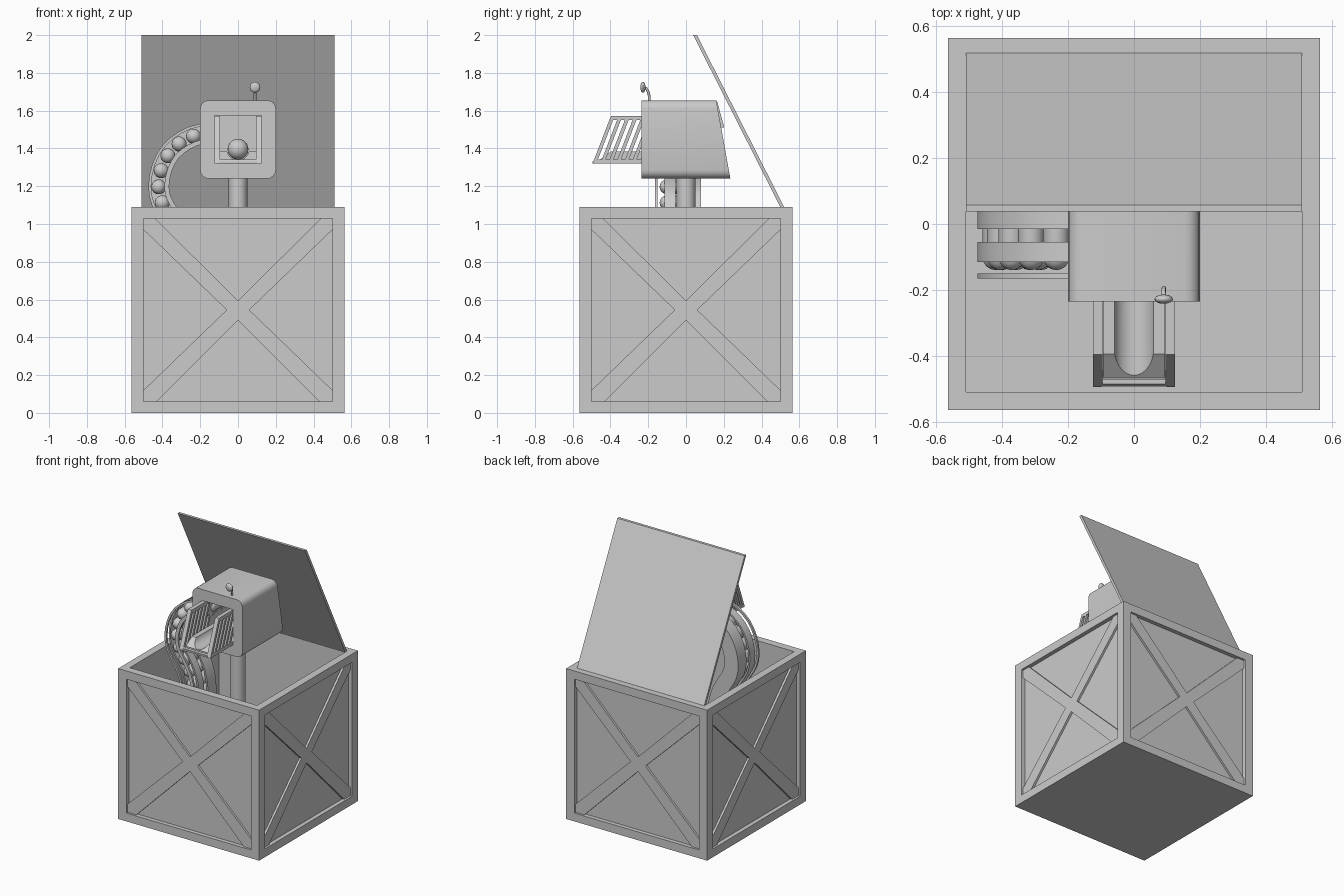
import bpy, bmesh, math
from mathutils import Vector, Matrix

if "Cube" in bpy.data.objects:
    bpy.data.objects.remove(bpy.data.objects["Cube"])


def make(name, bm, smooth=False):
    bmesh.ops.recalc_face_normals(bm, faces=bm.faces)
    me = bpy.data.meshes.new(name)
    bm.to_mesh(me)
    bm.free()
    ob = bpy.data.objects.new(name, me)
    bpy.context.collection.objects.link(ob)
    if smooth:
        shade(ob)
    return ob


def shade(ob):
    bpy.ops.object.select_all(action='DESELECT')
    bpy.context.view_layer.objects.active = ob
    ob.select_set(True)
    bpy.ops.object.shade_smooth_by_angle(angle=math.radians(35))


def add_prism(bm, pts, axis, a, b):
    """Extrude a 2D outline along x (pts are y,z) or y (pts are x,z)."""
    put = (lambda p, t: (t, p[0], p[1])) if axis == 'x' else (lambda p, t: (p[0], t, p[1]))
    va = [bm.verts.new(put(p, a)) for p in pts]
    vb = [bm.verts.new(put(p, b)) for p in pts]
    bm.faces.new(va)
    bm.faces.new(vb[::-1])
    for i in range(len(pts)):
        j = (i + 1) % len(pts)
        bm.faces.new((va[i], vb[i], vb[j], va[j]))


def prism(name, pts, axis, a, b):
    bm = bmesh.new()
    add_prism(bm, pts, axis, a, b)
    return make(name, bm)


def rect(a0, a1, z0, z1):
    return [(a0, z0), (a1, z0), (a1, z1), (a0, z1)]


def cut(ob, cutter):
    m = ob.modifiers.new("cut", 'BOOLEAN')
    m.operation = 'DIFFERENCE'
    m.solver = 'EXACT'
    m.object = cutter
    bpy.context.view_layer.objects.active = ob
    bpy.ops.object.modifier_apply(modifier=m.name)
    bpy.data.objects.remove(cutter)


# crate: open box with a recessed pocket on each side
crate = prism("crate", rect(-0.565, 0.565, 0, 1.09), 'y', -0.565, 0.565)
cut(crate, prism("cavity", rect(-0.51, 0.51, 0.05, 1.3), 'y', -0.51, 0.51))
for k in range(4):
    pocket = prism("pocket", rect(-0.5, 0.5, 0.06, 1.03), 'y', -0.7, -0.535)
    pocket.data.transform(Matrix.Rotation(k * math.pi / 2, 4, 'Z'))
    cut(crate, pocket)

# X-shaped braces on the four sides
cross = [(-.5, 1.03), (-.44, 1.03), (0, .595), (.44, 1.03), (.5, 1.03), (.5, .97),
         (.06, .545), (.5, .12), (.5, .06), (.43, .06), (0, .49), (-.43, .06),
         (-.5, .06), (-.5, .12), (-.06, .545), (-.5, .97)]
for k in range(4):
    brace = prism("cross_brace", cross, 'y', -0.55, -0.53)
    brace.data.transform(Matrix.Rotation(k * math.pi / 2, 4, 'Z'))

# open lid leaning forward
prism("lid", [(0.502, 1.085), (0.522, 1.085), (0.058, 2.0), (0.038, 2.0)], 'x', -0.51, 0.51)

# neck post
bm = bmesh.new()
bmesh.ops.create_cone(bm, cap_ends=True, segments=16, radius1=0.05, radius2=0.05, depth=1.23,
                      matrix=Matrix.Translation((0, 0, 0.655)))
make("neck_post", bm, True)

# head: rounded rectangle with a slanted back
outline = []
for cx, cz, a0 in ((.155, 1.61, 0), (-.155, 1.61, 90), (-.155, 1.285, 180), (.155, 1.285, 270)):
    for i in range(5):
        a = math.radians(a0 + i * 22.5)
        outline.append((cx + .045 * math.cos(a), cz + .045 * math.sin(a)))
bm = bmesh.new()
add_prism(bm, outline, 'y', -0.235, 0.2)
for v in bm.verts:
    if v.co.y > 0:
        v.co.y = 0.16 + (1.655 - v.co.z) / 0.415 * 0.075
head = make("head", bm)
cut(head, prism("window", rect(-0.125, 0.125, 1.32, 1.575), 'y', -0.4, 0.1))
shade(head)
prism("back_vent", [(.145, 1.648), (.165, 1.648), (.203, 1.51), (.17, 1.51)], 'x', -0.1, 0.1)

# muzzle grilles: slanted slats between two rails, one per side
for s in (-1, 1):
    bm = bmesh.new()
    a, b = s * 0.095, s * 0.125
    add_prism(bm, [(-.495, 1.32), (-.2, 1.32), (-.2, 1.342), (-.486, 1.342)], 'x', a, b)
    add_prism(bm, [(-.406, 1.55), (-.2, 1.55), (-.2, 1.573), (-.396, 1.573)], 'x', a, b)
    for i in range(7):
        y = -0.486 + 0.041 * i
        dy = 0.08
        z1 = 1.55
        if y + dy > -0.2:
            z1 = 1.342 + (-0.2 - y) / dy * 0.208
            dy = -0.2 - y
        add_prism(bm, [(y, 1.342), (y + .02, 1.342), (y + dy + .02, z1), (y + dy, z1)], 'x', a, b)
    make("muzzle_grille", bm)
prism("muzzle_floor", rect(-0.1, 0.1, 1.32, 1.332), 'y', -0.495, 0.1)
prism("muzzle_lip", [(-.495, 1.32), (-.47, 1.32), (-.47, 1.342), (-.486, 1.342)], 'x', -0.095, 0.095)

# launching bed with a sloped front and a round groove
bed = prism("launch_bed", [(-.47, 1.33), (.1, 1.33), (.1, 1.385), (-.395, 1.385)], 'x', -0.094, 0.094)
bm = bmesh.new()
bmesh.ops.create_cone(bm, cap_ends=True, segments=32, radius1=0.06, radius2=0.06, depth=1,
                      matrix=Matrix.Translation((0, -0.2, 1.398)) @ Matrix.Rotation(math.pi / 2, 4, 'X'))
cut(bed, make("groove", bm))
shade(bed)
bm = bmesh.new()
bmesh.ops.create_uvsphere(bm, u_segments=20, v_segments=12, radius=0.055,
                          matrix=Matrix.Translation((0, -0.12, 1.396)))
make("loaded_ball", bm, True)

# feed chute: smooth path from the head down into the crate
ctrl = [Vector(p) for p in ((-.12, 1.475), (-.2, 1.475), (-.28, 1.445), (-.355, 1.385), (-.402, 1.3),
                            (-.42, 1.2), (-.405, 1.12), (-.365, 1.05), (-.32, .97), (-.29, .87), (-.28, .75))]
path = []
for i in range(1, len(ctrl) - 2):
    p0, p1, p2, p3 = ctrl[i - 1:i + 3]
    for j in range(2):
        t = j / 2
        path.append(0.5 * (2 * p1 + (p2 - p0) * t + (2 * p0 - 5 * p1 + 4 * p2 - p3) * t * t
                           + (3 * p1 - p0 - 3 * p2 + p3) * t ** 3))
path = [ctrl[0]] + path + ctrl[-2:]


def chute_strip(name, r0, r1, y0, y1):
    """Band between offsets r0 and r1 from the path, spanning y0 to y1."""
    inner, outer = [], []
    for i, p in enumerate(path):
        d = (path[min(i + 1, len(path) - 1)] - path[max(i - 1, 0)]).normalized()
        n = Vector((d.y, -d.x))
        inner.append(p + n * r0)
        outer.append(p + n * r1)
    bm = bmesh.new()
    rings = []
    for a, b in zip(inner, outer):
        rings.append([bm.verts.new(c) for c in ((a.x, y0, a.y), (b.x, y0, b.y),
                                                (b.x, y1, b.y), (a.x, y1, a.y))])
    for q, r in zip(rings, rings[1:]):
        for k in range(4):
            bm.faces.new((q[k], q[(k + 1) % 4], r[(k + 1) % 4], r[k]))
    bm.faces.new(rings[0])
    bm.faces.new(rings[-1])
    make(name, bm, True)


for s in (-1, 1):
    for y0, y1 in ((-0.015, 0.08), (-0.115, -0.055)):
        chute_strip("chute_band", s * 0.043, s * 0.055, y0, y1)
    chute_strip("chute_front_rail", s * (0.03 if s < 0 else 0.04), s * 0.055, -0.165, -0.15)
chute_strip("chute_back_plate", -0.055, 0.055, 0.07, 0.08)

# round-nosed shells spaced evenly along the chute
bm = bmesh.new()
spots, left = [], 0.03
for p, q in zip(path, path[1:]):
    length = (q - p).length
    while left <= length:
        spots.append(p.lerp(q, left / length))
        left += 0.087
    left -= length
prof = [(0, .065), (.04, .065), (.04, -.1)] + \
       [(.04 * math.cos(math.radians(a)), -.1 - .04 * math.sin(math.radians(a))) for a in (22, 45, 67)] + [(0, -.14)]
for c in spots:
    vs = [bm.verts.new((c.x + r, y, c.y)) for r, y in prof]
    es = [bm.edges.new(e) for e in zip(vs, vs[1:])]
    bmesh.ops.spin(bm, geom=vs + es, cent=(c.x, 0, c.y), axis=(0, 1, 0), angle=math.tau,
                   steps=14, use_merge=False)
bmesh.ops.remove_doubles(bm, verts=bm.verts, dist=0.0005)
make("chute_shells", bm, True)

# rear sight on the head: bent stem with a flattened knob
cu = bpy.data.curves.new("sight_stem", 'CURVE')
cu.dimensions = '3D'
cu.bevel_depth = 0.007
cu.bevel_resolution = 2
cu.use_fill_caps = True
sp = cu.splines.new('POLY')
stem = [(-.195, 1.64), (-.195, 1.68), (-.2, 1.70), (-.21, 1.717), (-.225, 1.723)]
sp.points.add(len(stem) - 1)
for pt, (y, z) in zip(sp.points, stem):
    pt.co = (0.09, y, z, 1)
bpy.context.collection.objects.link(bpy.data.objects.new("sight_stem", cu))
bm = bmesh.new()
bmesh.ops.create_uvsphere(bm, u_segments=16, v_segments=10, radius=0.028,
                          matrix=Matrix.Translation((0.09, -0.228, 1.724)) @ Matrix.Diagonal((1, 0.5, 1, 1)))
make("sight_knob", bm, True)
